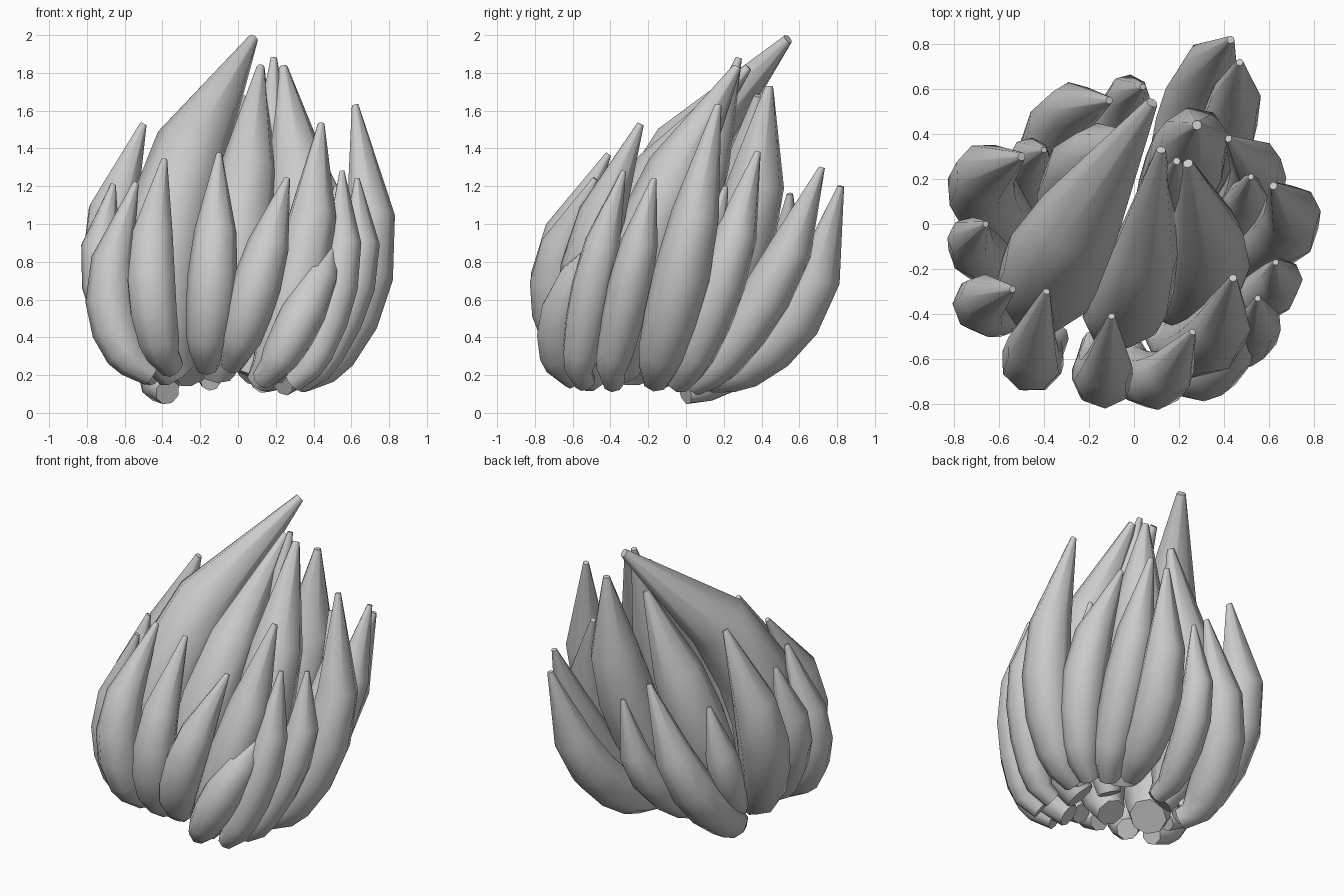
import bpy, bmesh, math
from mathutils import Vector

SIDES = 8
CROWN = Vector((-.05, -.12, .22))      # the stubs bend towards this point
# position along the fruit, share of its full radius
PROFILE = [(0, .68), (.09, .86), (.25, .97), (.43, 1), (.65, .85), (1, .12)]


def banana(name, base, mid, tip, radius):
    """Tapered curved fruit through base, belly centre and tip, with a bent stub."""
    b, m, t = Vector(base), Vector(mid), Vector(tip)
    c = 2 * m - (b + t) / 2
    stations = []
    for u, k in PROFILE:
        p = b * (1 - u) ** 2 + c * 2 * u * (1 - u) + t * u * u
        stations.append((p, (c - b) * (1 - u) + (t - c) * u, k))
    # stub at the lower end
    d0 = (c - b).normalized()
    inward = CROWN - b
    inward = inward.normalized() * min(1, inward.length * 3)
    out = (inward * .8 - d0).normalized()
    stations.insert(0, (b + out * .11, -out, .5))
    side = (t - b).cross(m - b).normalized()
    bm = bmesh.new()
    rings = []
    for p, d, k in stations:
        d = d.normalized()
        x = (side - d * side.dot(d)).normalized()
        y = d.cross(x)
        ring = []
        for i in range(SIDES):
            a = 2 * math.pi * i / SIDES
            ring.append(bm.verts.new(p + (x * math.cos(a) + y * math.sin(a)) * radius * k))
        rings.append(ring)
    for r0, r1 in zip(rings, rings[1:]):
        for i in range(SIDES):
            j = (i + 1) % SIDES
            bm.faces.new((r0[i], r0[j], r1[j], r1[i]))
    bm.faces.new(rings[0][::-1])
    bm.faces.new(rings[-1])
    me = bpy.data.meshes.new(name)
    bm.to_mesh(me)
    bm.free()
    ob = bpy.data.objects.new(name, me)
    bpy.context.collection.objects.link(ob)
    bpy.context.view_layer.objects.active = ob
    ob.select_set(True)


# large inner fruits
inner = [
    ((-.38, -.28, .30), (-.33, -.13, 1.16), (.08, .54, 1.98), .23),
    ((-.10, -.40, .30), (.02, -.25, 1.05), (.12, .33, 1.83), .18),
    ((.10, -.15, .30), (.17, .05, 1.10), (.19, .28, 1.88), .14),
    ((.22, -.35, .30), (.33, -.15, 1.05), (.24, .27, 1.83), .19),
    ((.12, .05, .28), (.25, .32, 1.00), (.28, .44, 1.73), .18),
    ((-.28, .02, .28), (-.20, .25, .95), (.03, .38, 1.68), .18),
]
# outer fruits, front
front = [
    ((.17, -.54, .24), (.36, -.50, .85), (.44, -.24, 1.53), .15),
    ((-.17, -.60, .32), (-.13, -.68, .80), (-.10, -.41, 1.37), .132),
    ((-.40, -.55, .31), (-.46, -.60, .78), (-.39, -.30, 1.34), .135),
    ((-.01, -.62, .33), (.12, -.69, .75), (.26, -.48, 1.24), .13),
    ((.19, -.66, .24), (.38, -.63, .60), (.54, -.36, 1.00), .12),
    ((.37, -.57, .23), (.54, -.48, .74), (.55, -.33, 1.28), .115),
    ((.41, -.40, .22), (.63, -.28, .75), (.63, -.17, 1.24), .115),
]
# outer fruits, left side
left = [
    ((-.55, -.40, .26), (-.68, -.35, .66), (-.54, -.29, 1.22), .13),
    ((-.53, -.22, .28), (-.72, -.10, .75), (-.66, .00, 1.21), .12),
    ((-.51, -.05, .27), (-.68, .18, .88), (-.50, .30, 1.53), .16),
    ((-.42, .07, .24), (-.47, .26, .58), (-.40, .33, 1.00), .11),
]
# outer fruits, back and right side
back = [
    ((-.42, .09, .14), (-.32, .46, .55), (-.11, .55, 1.16), .14),
    ((-.15, .15, .2), (-.05, .52, .55), (.04, .61, 1.04), .11),
    ((.17, .22, .2), (.30, .62, .57), (.43, .82, 1.20), .145),
    ((.30, .12, .2), (.43, .47, .70), (.47, .72, 1.30), .135),
    ((.40, .00, .22), (.55, .21, .77), (.42, .38, 1.38), .135),
    ((.38, -.10, .24), (.49, .08, .70), (.52, .21, 1.20), .11),
    ((.43, -.15, .23), (.69, .00, .83), (.62, .17, 1.63), .15),
]
for group, items in (("inner", inner), ("front", front), ("left", left), ("back", back)):
    for n, (b, m, t, r) in enumerate(items, 1):
        banana(f"{group}_fruit_{n}", b, m, t, r)

bpy.ops.object.shade_smooth_by_angle(angle=math.radians(60))
